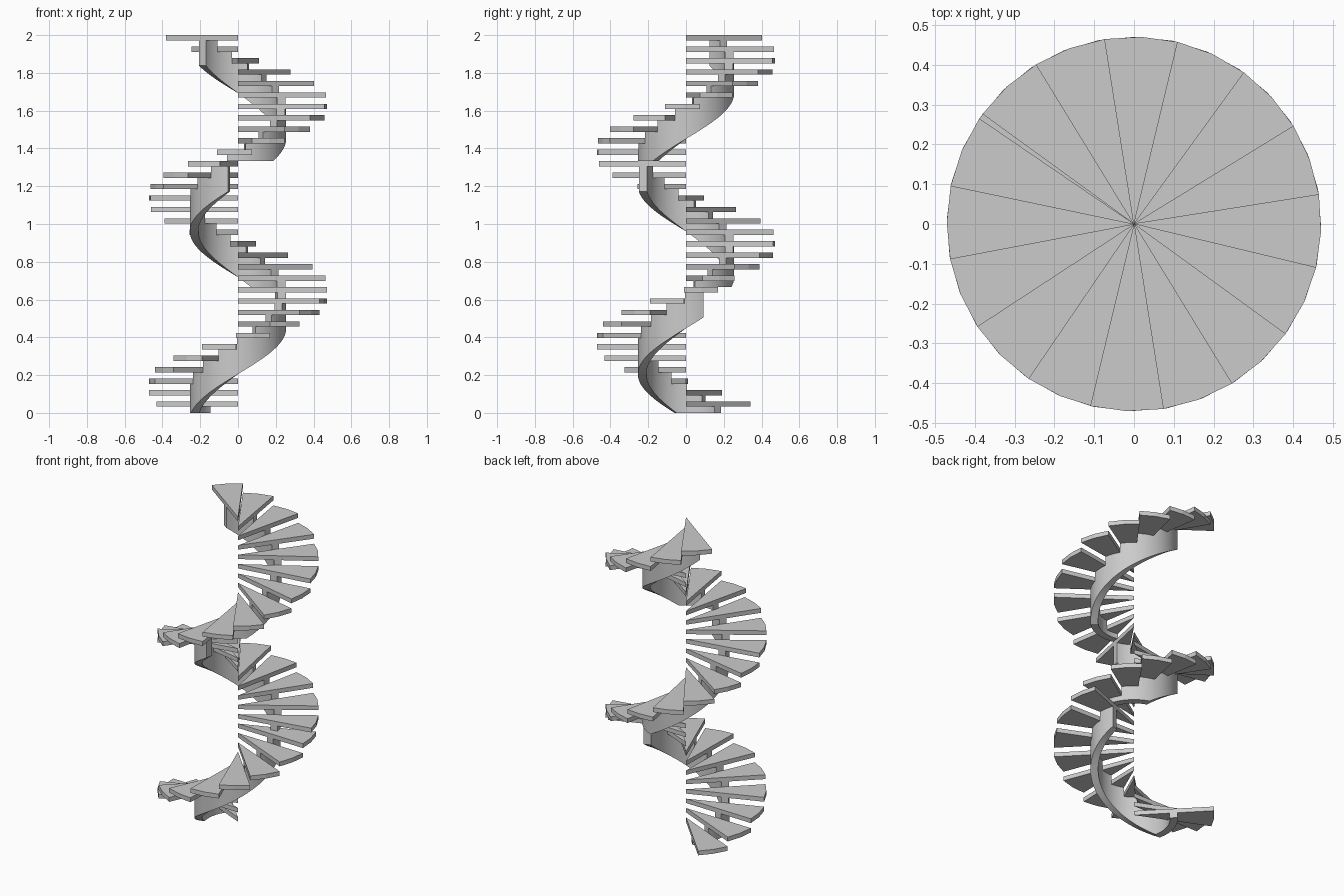
import bpy, bmesh
from math import radians, cos, sin

if "Cube" in bpy.data.objects:
    bpy.data.objects.remove(bpy.data.objects["Cube"])

RISE = 2 / 33          # height of one step
STEP = 22.5            # degrees per step
COUNT = 11             # steps per flight
THICK = 0.028          # tread thickness
R_TREAD = 0.471
R_IN, R_OUT = 0.21, 0.255
SEG = 6                # stringer segments per step
FLAT = 60              # degrees of stringer resting flat at the foot


def polar(r, deg, z):
    a = radians(deg)
    return (r * cos(a), r * sin(a), z)


def finish(bm, name):
    bmesh.ops.recalc_face_normals(bm, faces=bm.faces)
    mesh = bpy.data.meshes.new(name)
    bm.to_mesh(mesh)
    bm.free()
    obj = bpy.data.objects.new(name, mesh)
    bpy.context.collection.objects.link(obj)
    return obj


# wedge treads meeting at the central axis, two facets on the outer edge
def make_treads(name, base, start):
    bm = bmesh.new()
    for k in range(COUNT):
        top = base + (k + 1) * RISE
        a = start + k * STEP
        outline = [(0, 0)] + [(R_TREAD, a + STEP * f) for f in (0, 0.5, 1)]
        lo = [bm.verts.new(polar(r, d, top - THICK)) for r, d in outline]
        hi = [bm.verts.new(polar(r, d, top)) for r, d in outline]
        bm.faces.new(lo[::-1])
        bm.faces.new(hi)
        for i in range(4):
            j = (i + 1) % 4
            bm.faces.new((lo[i], lo[j], hi[j], hi[i]))
    return finish(bm, name)


# curved stringer: stepped top, helical underside
def make_stringer(name, base, start):
    bm = bmesh.new()
    cache = {}

    def v(r, d, z):
        key = (r, round(d, 4), round(z, 5))
        if key not in cache:
            cache[key] = bm.verts.new(polar(r, start + d, z))
        return cache[key]

    def under(d):
        return base + max(0, (d - FLAT) * RISE / STEP)

    def strip(d0, z0, d1, z1):
        bm.faces.new((v(R_IN, d0, z0), v(R_OUT, d0, z0),
                      v(R_OUT, d1, z1), v(R_IN, d1, z1)))

    for k in range(COUNT):
        top = base + (k + 1) * RISE - THICK
        for s in range(SEG):
            d0 = (k * SEG + s) * STEP / SEG
            d1 = d0 + STEP / SEG
            points = [(d0, under(d0)), (d1, under(d1)), (d1, top), (d0, top)]
            if s == 0 and k > 0:
                points.append((d0, top - RISE))
            for r in (R_IN, R_OUT):
                bm.faces.new([v(r, d, z) for d, z in points])
            strip(d0, top, d1, top)
            strip(d0, under(d0), d1, under(d1))
            if s == 0:
                strip(d0, top - RISE if k else base, d0, top)
    end = COUNT * STEP
    strip(end, under(end), end, top)
    obj = finish(bm, name)
    bpy.context.view_layer.objects.active = obj
    obj.select_set(True)
    bpy.ops.object.shade_smooth_by_angle(angle=radians(30))
    obj.select_set(False)


# three stacked flights
for n, (label, start) in enumerate((("lower", 133.7), ("middle", 10.7), ("upper", 256.5))):
    base = n * COUNT * RISE
    make_treads(label + "_treads", base, start)
    make_stringer(label + "_stringer", base, start)
